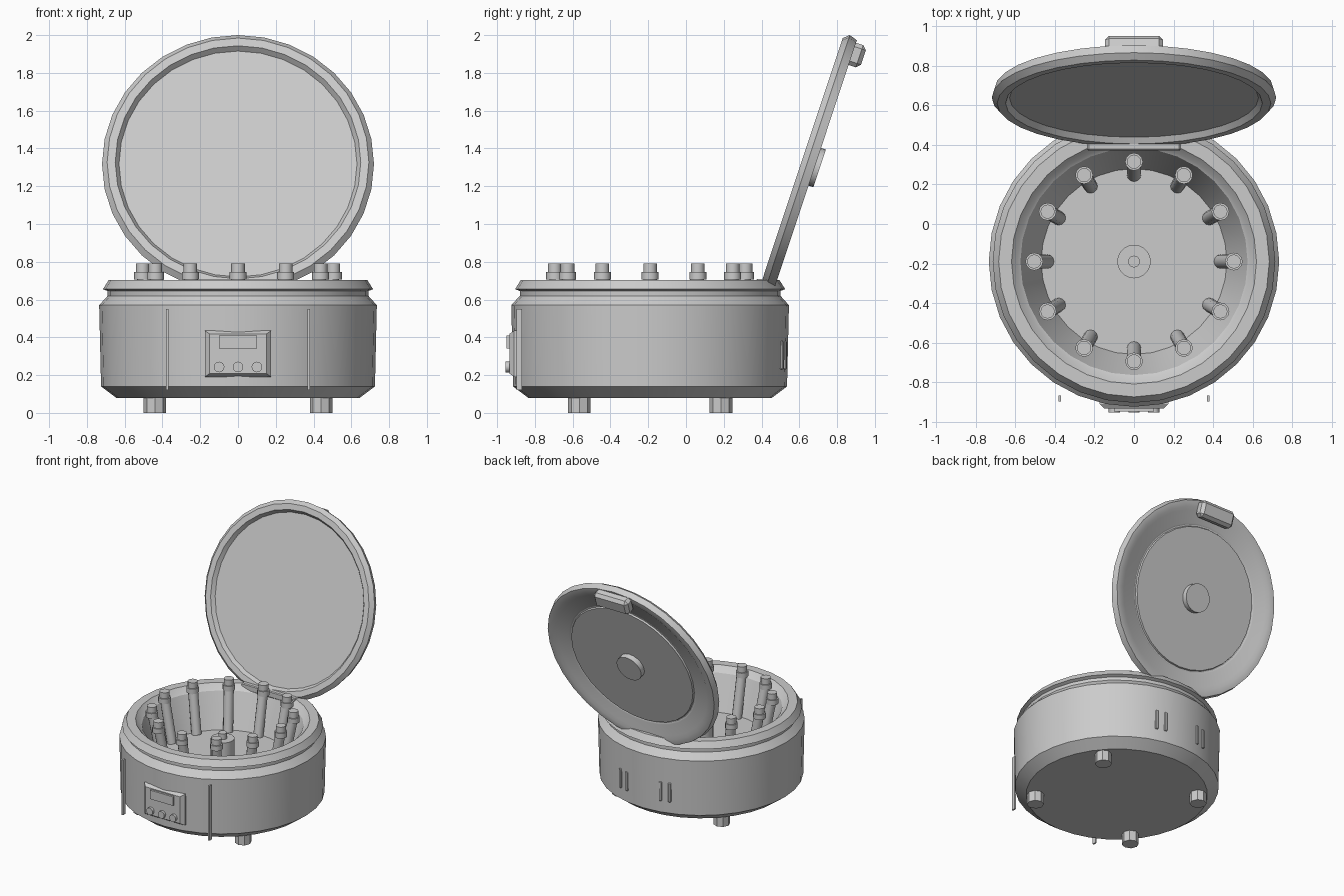
import bpy, bmesh, math
from mathutils import Matrix, Vector

if "Cube" in bpy.data.objects:
    bpy.data.objects.remove(bpy.data.objects["Cube"])

CY = -0.19  # y of the drum axis
grey = bpy.data.materials.new("light_grey")
grey.diffuse_color = (0.6, 0.6, 0.6, 1)
grey.use_nodes = True
grey.node_tree.nodes["Principled BSDF"].inputs["Base Color"].default_value = grey.diffuse_color


def finish(bm, name, mat=None, angle=30):
    bmesh.ops.recalc_face_normals(bm, faces=bm.faces)
    if mat:
        bm.transform(mat)
    me = bpy.data.meshes.new(name)
    bm.to_mesh(me)
    bm.free()
    me.materials.append(grey)
    ob = bpy.data.objects.new(name, me)
    bpy.context.collection.objects.link(ob)
    bpy.ops.object.select_all(action='DESELECT')
    ob.select_set(True)
    bpy.context.view_layer.objects.active = ob
    if angle:
        bpy.ops.object.shade_smooth_by_angle(angle=math.radians(angle))
    return ob


def lathe(name, profile, mat, n=32, angle=30):
    """Closed solid of revolution around local z; profile is (radius, z)."""
    bm = bmesh.new()
    rings = []
    for r, z in profile:
        if r == 0:
            rings.append([bm.verts.new((0, 0, z))] * n)
        else:
            rings.append([bm.verts.new((r * math.cos(2 * math.pi * i / n),
                                        r * math.sin(2 * math.pi * i / n), z)) for i in range(n)])
    for a, b in zip(rings, rings[1:]):
        for i in range(n):
            j = (i + 1) % n
            vs = list(dict.fromkeys((a[i], a[j], b[j], b[i])))
            bm.faces.new(vs)
    return finish(bm, name, mat, angle)


def cyl(name, r, z0, z1, mat, n=12):
    return lathe(name, [(0, z0), (r, z0), (r, z1), (0, z1)], mat, n, 0 if n < 12 else 35)


def box(name, size, mat, bevel=0.0):
    bm = bmesh.new()
    bmesh.ops.create_cube(bm, size=1, matrix=Matrix.Diagonal((*size, 1)))
    if bevel:
        bmesh.ops.bevel(bm, geom=bm.edges[:], offset=bevel, segments=1, affect='EDGES')
    return finish(bm, name, mat, 0)


T = Matrix.Translation
axis = T((0, CY, 0))

# Drum with open bowl
lathe("drum_body", [(0, .08), (.645, .08), (.725, .14), (.735, .57), (.69, .62), (.69, .645),
                    (.715, .655), (.685, .703), (.62, .703), (.59, .67), (.575, .66),
                    (.47, .40), (0, .40)], axis)

# Feet
for sx in (-1, 1):
    for sy in (-1, 1):
        cyl("foot", .06, 0, .10, T((sx * .44, CY + sy * .375, 0)), 8)

# Rotor hub
cyl("hub", .085, .39, .555, axis, 20)
cyl("hub_pin", .03, .55, .60, axis, 12)

# Ring of twelve inclined tubes with upright caps
top, low = Vector((.50, 0, .72)), Vector((.44, 0, .40))
tilt = (top - low).to_track_quat('Z', 'Y').to_matrix().to_4x4()
for k in range(12):
    spin = axis @ Matrix.Rotation(k * math.pi / 6, 4, 'Z')
    cyl("tube", .036, 0, (top - low).length, spin @ T(low) @ tilt)
    lathe("tube_cap", [(0, .705), (.045, .705), (.045, .745), (.036, .745), (.036, .79), (0, .79)],
          spin @ T((.505, 0, 0)), 12, 35)

# Open lid: local z faces the inside, local y runs from the hinge to the latch
a = math.radians(18.4)
n = Vector((0, -math.cos(a), math.sin(a)))
u = Vector((0, math.sin(a), math.cos(a)))
lid = Matrix(((1, 0, 0, 0), (0, u.y, n.y, .640), (0, u.z, n.z, 1.317), (0, 0, 0, 1)))
lathe("lid", [(0, .002), (.63, .002), (.65, .031), (.693, .031), (.72, 0), (.706, -.044),
              (.66, -.044), (.635, -.03), (.54, -.024), (.53, -.018), (.52, -.018),
              (.515, -.03), (0, -.03)], lid)
cyl("lid_knob", .105, -.071, -.02, lid, 20)
box("lid_latch", (.296, .124, .085), lid @ T((0, .63, -.0635)), .022)
box("lid_hinge", (.47, .085, .05), T((0, .415, .685)), .006)

# Control panel with screen and buttons
bm = bmesh.new()
loops = []
for hx, hz, y in ((.175, .122, -.87), (.175, .122, -.91), (.15, .105, -.935)):
    loops.append([bm.verts.new((sx * hx, y, .313 + sz * hz))
                  for sx, sz in ((-1, -1), (1, -1), (1, 1), (-1, 1))])
bm.faces.new(loops[0])
bm.faces.new(loops[-1])
for p, q in zip(loops, loops[1:]):
    for i in range(4):
        bm.faces.new((p[i], p[(i + 1) % 4], q[(i + 1) % 4], q[i]))
finish(bm, "control_panel", None, 0)
box("screen", (.20, .03, .07), T((0, -.935, .375)))
for x in (-.1, 0, .1):
    cyl("button", .028, 0, .03, T((x, -.925, .243)) @ Matrix.Rotation(math.pi / 2, 4, 'X'), 16)

# Thin upright strips beside the panel, and paired vents at the back
for s in (-1, 1):
    box("side_strip", (.012, .03, .43), T((s * .375, -.883, .336)))
    for deg in (11.5, 17):
        box("rear_vent", (.022, .03, .15),
            axis @ Matrix.Rotation(math.radians(s * deg), 4, 'Z') @ T((0, .722, .305)), .004)
